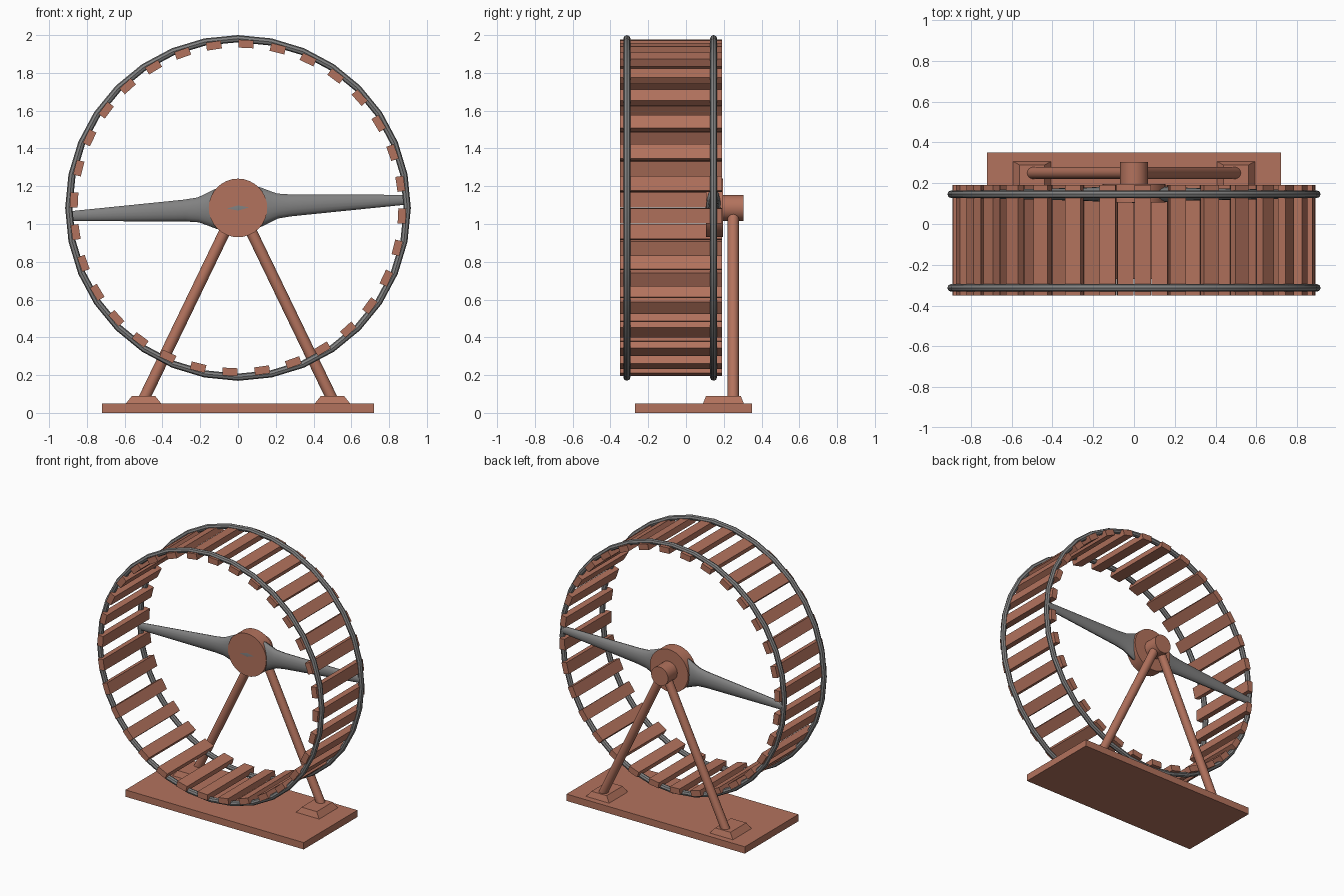
import bpy, bmesh, math
from mathutils import Matrix, Vector

if "Cube" in bpy.data.objects:
    bpy.data.objects.remove(bpy.data.objects["Cube"])

HUB_Z = 1.085
TILT = math.radians(2.8)
COUNT = 32


def material(name, rgb):
    m = bpy.data.materials.new(name)
    m.diffuse_color = (*rgb, 1)
    m.use_nodes = True
    m.node_tree.nodes["Principled BSDF"].inputs["Base Color"].default_value = m.diffuse_color
    return m


wood = material("red brown wood", (0.45, 0.17, 0.11))
metal = material("grey metal", (0.22, 0.22, 0.22))


def finish(name, bm, mat, smooth=True):
    bmesh.ops.recalc_face_normals(bm, faces=bm.faces)
    me = bpy.data.meshes.new(name)
    bm.to_mesh(me)
    bm.free()
    ob = bpy.data.objects.new(name, me)
    bpy.context.collection.objects.link(ob)
    me.materials.append(mat)
    if smooth:
        bpy.ops.object.select_all(action='DESELECT')
        ob.select_set(True)
        bpy.context.view_layer.objects.active = ob
        bpy.ops.object.shade_smooth_by_angle(angle=math.radians(35))
    return ob


def box(name, lo, hi, mat, taper=(1, 1)):
    """Box between two corners; taper scales the top face."""
    lo, hi = Vector(lo), Vector(hi)
    bm = bmesh.new()
    bmesh.ops.create_cube(bm, size=1)
    for v in bm.verts:
        if v.co.z > 0:
            v.co.x *= taper[0]
            v.co.y *= taper[1]
        v.co = (lo + hi) / 2 + v.co * (hi - lo)
    return finish(name, bm, mat, False)


def rod(name, a, b, radius, mat, sides):
    a, b = Vector(a), Vector(b)
    bm = bmesh.new()
    rot = (b - a).to_track_quat('Z', 'Y').to_matrix().to_4x4()
    bmesh.ops.create_cone(bm, cap_ends=True, segments=sides, radius1=radius,
                          radius2=radius, depth=(b - a).length,
                          matrix=Matrix.Translation((a + b) / 2) @ rot)
    return finish(name, bm, mat)


def loft(bm, rings, closed):
    """Bridge vertex rings; join the last to the first, or cap the ends."""
    n = len(rings[0])
    for i in range(len(rings) if closed else len(rings) - 1):
        a, b = rings[i], rings[(i + 1) % len(rings)]
        for j in range(n):
            k = (j + 1) % n
            bm.faces.new((a[j], a[k], b[k], b[j]))
    if not closed:
        bm.faces.new(rings[0])
        bm.faces.new(rings[-1])


# Wheel hoops
def hoop(name, y, radius=0.896, tube=0.019, sides=8):
    bm = bmesh.new()
    rings = []
    for i in range(COUNT):
        a = 2 * math.pi * i / COUNT
        ring = []
        for j in range(sides):
            t = 2 * math.pi * j / sides
            r = radius + tube * math.cos(t)
            ring.append(bm.verts.new((r * math.sin(a), y + tube * math.sin(t),
                                      HUB_Z + r * math.cos(a))))
        rings.append(ring)
    loft(bm, rings, True)
    return finish(name, bm, metal)


hoop("front_hoop", -0.313)
hoop("back_hoop", 0.146)

# Running slats around the wheel
bm = bmesh.new()
for i in range(COUNT):
    turn = Matrix.Rotation(TILT + 2 * math.pi * i / COUNT, 4, 'Y')
    place = (Matrix.Translation((0, -0.08, HUB_Z)) @ turn
             @ Matrix.Translation((0, 0, 0.869))
             @ Matrix.Diagonal((0.08, 0.54, 0.042, 1)))
    bmesh.ops.create_cube(bm, size=1, matrix=place)
finish("slats", bm, wood, False)

# Tapered spokes: distance from hub, half height, half depth
SPOKE = [(0.0, 0.115, 0.042), (0.12, 0.105, 0.040), (0.165, 0.085, 0.037),
         (0.21, 0.066, 0.034), (0.28, 0.058, 0.031), (0.89, 0.026, 0.019)]
for name, angle in (("right_spoke", -TILT), ("left_spoke", math.pi - TILT)):
    bm = bmesh.new()
    rings = []
    for d, h, w in SPOKE:
        rings.append([bm.verts.new((d, w * math.cos(t), h * math.sin(t)))
                      for t in (2 * math.pi * j / 16 for j in range(16))])
    loft(bm, rings, False)
    bm.transform(Matrix.Translation((0, 0.146, HUB_Z))
                 @ Matrix.Rotation(angle, 4, 'Y'))
    finish(name, bm, metal)

# Hub disc and axle
rod("hub_disc", (0, 0.105, HUB_Z), (0, 0.197, HUB_Z), 0.155, wood, 32)
rod("axle", (0, 0.19, HUB_Z), (0, 0.305, HUB_Z), 0.068, wood, 32)

# Stand: base board, feet and legs
box("base", (-0.72, -0.27, 0), (0.72, 0.35, 0.05), wood)
for side, s in (("left", -1), ("right", 1)):
    box(side + "_foot", (s * 0.5 - 0.093, 0.09, 0.05),
        (s * 0.5 + 0.093, 0.306, 0.09), wood, (0.66, 0.85))
    rod(side + "_leg", (s * 0.505, 0.25, 0.06), (s * 0.012, 0.25, 1.08),
        0.03, wood, 16)
